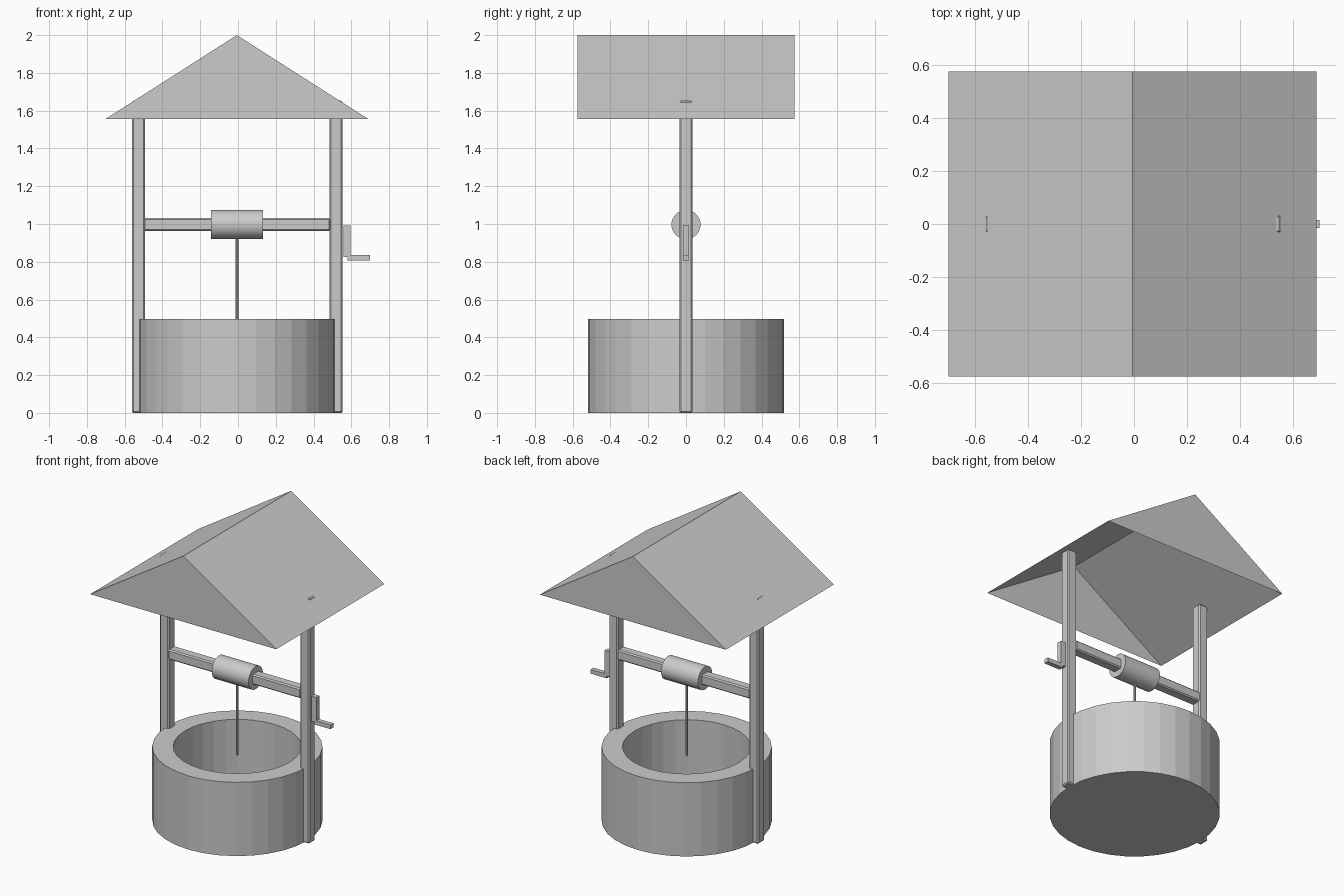
import bpy, bmesh
from math import radians
from mathutils import Matrix, Vector

if "Cube" in bpy.data.objects:
    bpy.data.objects.remove(bpy.data.objects["Cube"], do_unlink=True)

GREY = (0.6, 0.6, 0.6, 1)
grey = bpy.data.materials.new("plain_grey")
grey.use_nodes = True
grey.diffuse_color = GREY
grey.node_tree.nodes["Principled BSDF"].inputs["Base Color"].default_value = GREY

CX = -0.005       # axis of the well, slightly off centre because of the crank
AXLE_Z = 0.997


def finish(name, bm, recalc=True):
    if recalc:
        bmesh.ops.recalc_face_normals(bm, faces=bm.faces)
    mesh = bpy.data.meshes.new(name)
    bm.to_mesh(mesh)
    bm.free()
    mesh.materials.append(grey)
    obj = bpy.data.objects.new(name, mesh)
    bpy.context.collection.objects.link(obj)
    return obj


def box(name, low, high, chamfer=0):
    low, high = Vector(low), Vector(high)
    bm = bmesh.new()
    bmesh.ops.create_cube(bm, size=1)
    bmesh.ops.scale(bm, vec=high - low, verts=bm.verts)
    bmesh.ops.translate(bm, vec=(low + high) / 2, verts=bm.verts)
    if chamfer:
        bmesh.ops.bevel(bm, geom=bm.edges[:], offset=chamfer, segments=1,
                        affect='EDGES')
    return finish(name, bm)


def cylinder(name, radius, length, centre, sides, turn=None):
    bm = bmesh.new()
    matrix = Matrix.Translation(centre) @ (turn or Matrix())
    bmesh.ops.create_cone(bm, cap_ends=True, segments=sides, radius1=radius,
                          radius2=radius, depth=length, matrix=matrix)
    return finish(name, bm)


# Stone basin: a lathed cup with a thick wall
bm = bmesh.new()
profile = [(0, 0), (0.52, 0), (0.52, 0.497), (0.392, 0.497), (0.392, 0.03), (0, 0.03)]
verts = [bm.verts.new((CX + r, 0, z)) for r, z in profile]
edges = [bm.edges.new(pair) for pair in zip(verts, verts[1:])]
bmesh.ops.spin(bm, geom=verts + edges, cent=(CX, 0, 0), axis=(0, 0, 1),
               angle=radians(360), steps=32)
bmesh.ops.remove_doubles(bm, verts=bm.verts, dist=0.0005)
finish("basin", bm)

# Posts and the chamfered axle beam between them
for name, x in (("right_post", -0.562), ("left_post", 0.485)):
    box(name, (x, -0.034, 0), (x + 0.069, 0.034, 1.653), 0.008)
box("axle", (-0.5, -0.034, AXLE_Z - 0.034), (0.49, 0.034, AXLE_Z + 0.034), 0.008)

# Winding drum and rope
drum = cylinder("drum", 0.077, 0.274, (CX, 0, AXLE_Z), 32,
                Matrix.Rotation(radians(90), 4, 'Y'))
cylinder("rope", 0.008, 0.52, (CX, 0, 0.70), 8)

# Crank
box("crank_arm", (0.558, -0.016, 0.824), (0.595, 0.016, 0.993))
box("crank_handle", (0.58, -0.016, 0.808), (0.70, 0.016, 0.836))

# Roof: thin shell with two slopes and two gables, open underneath
bm = bmesh.new()
front, back = [[bm.verts.new((x, y, z)) for x, z in
                ((-0.70, 1.557), (-0.006, 2.0), (0.688, 1.557))]
               for y in (-0.575, 0.575)]
bm.faces.new(front[::-1])
bm.faces.new(back)
for i in range(2):
    bm.faces.new((front[i], front[i + 1], back[i + 1], back[i]))
finish("roof", bm)

# Smooth the turned drum, keeping its rims sharp
bpy.ops.object.select_all(action='DESELECT')
drum.select_set(True)
bpy.context.view_layer.objects.active = drum
bpy.ops.object.shade_smooth_by_angle(angle=radians(30))
